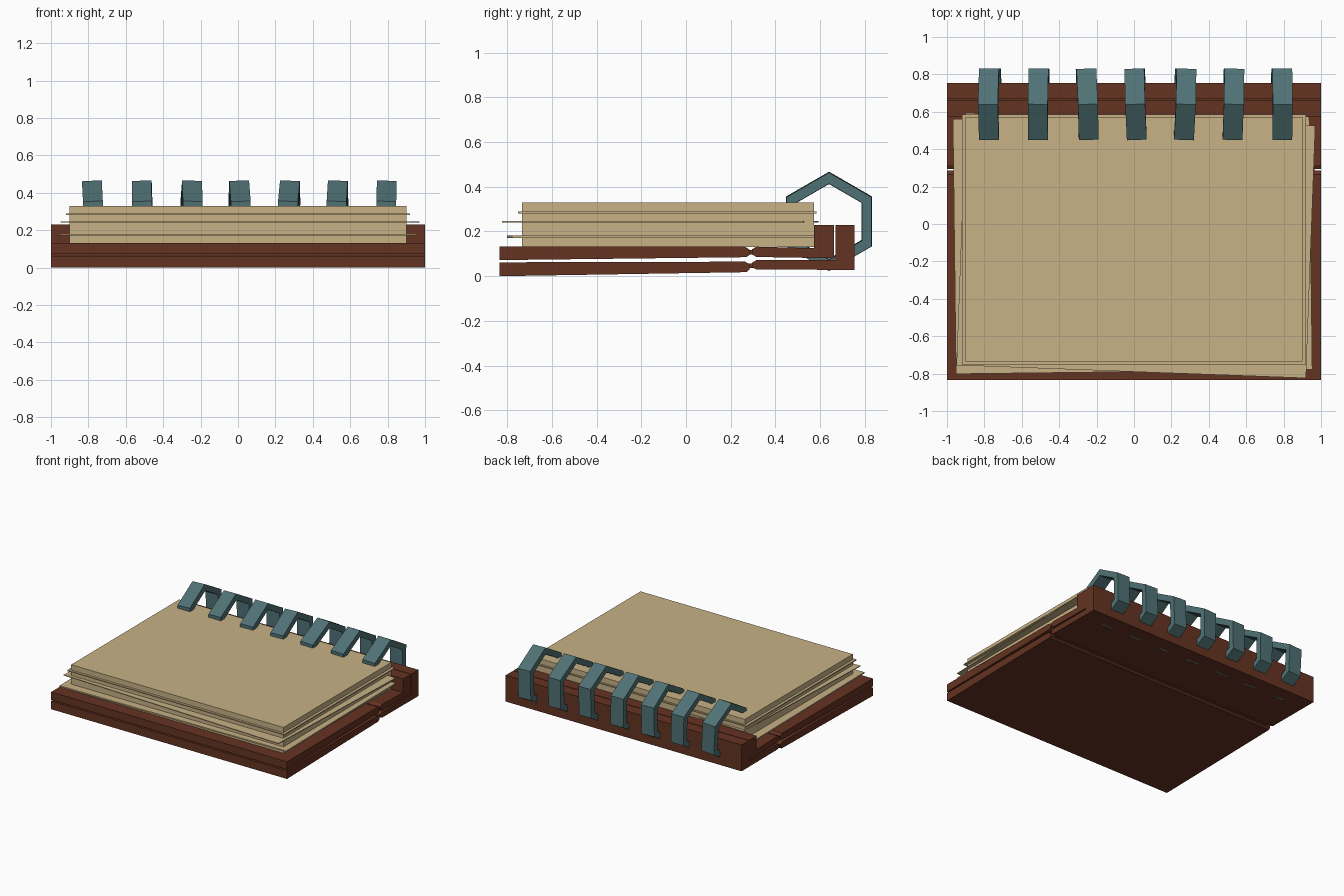
import bpy, bmesh, math
from mathutils import Matrix

if "Cube" in bpy.data.objects:
    bpy.data.objects.remove(bpy.data.objects["Cube"])


def material(name, rgb):
    m = bpy.data.materials.new(name)
    m.diffuse_color = (*rgb, 1)
    m.use_nodes = True
    m.node_tree.nodes["Principled BSDF"].inputs["Base Color"].default_value = m.diffuse_color
    return m


BROWN = material("brown_leather", (0.130, 0.033, 0.016))
PAPER = material("tan_paper", (0.580, 0.445, 0.240))
TEAL = material("teal_metal", (0.080, 0.168, 0.178))


def finish(name, bm, mat):
    bmesh.ops.recalc_face_normals(bm, faces=bm.faces)
    me = bpy.data.meshes.new(name)
    bm.to_mesh(me)
    bm.free()
    me.materials.append(mat)
    ob = bpy.data.objects.new(name, me)
    bpy.context.collection.objects.link(ob)
    return ob


def prism(name, profile, half, mat):
    """Extrude a (y, z) profile along x from -half to half."""
    bm = bmesh.new()
    face = bm.faces.new([bm.verts.new((-half, y, z)) for y, z in profile])
    ext = bmesh.ops.extrude_face_region(bm, geom=[face])["geom"]
    for v in ext:
        if isinstance(v, bmesh.types.BMVert):
            v.co.x = half
    return finish(name, bm, mat)


def slab(name, x, y, z, mat, angle=0):
    """Box given by its ranges, turned about its own vertical axis."""
    bm = bmesh.new()
    bmesh.ops.create_cube(bm, size=1)
    size = (x[1] - x[0], y[1] - y[0], z[1] - z[0])
    mid = ((x[0] + x[1]) / 2, (y[0] + y[1]) / 2, (z[0] + z[1]) / 2)
    bm.transform(Matrix.Translation(mid) @ Matrix.Rotation(math.radians(angle), 4, "Z")
                 @ Matrix.Diagonal((*size, 1)))
    return finish(name, bm, mat)


# Folded covers: two boards with chamfered hinge ends
prism("lower_board", [(-0.835, 0), (0.27, 0.018), (0.285, 0.03), (0.285, 0.053),
                      (0.265, 0.065), (-0.835, 0.062)], 1, BROWN)
prism("upper_board", [(-0.835, 0.072), (0.27, 0.085), (0.285, 0.095), (0.285, 0.118),
                      (0.265, 0.132), (-0.835, 0.132)], 1, BROWN)

# L-shaped spine parts, one nested in the other
prism("outer_spine", [(0.295, 0.04), (0.315, 0.03), (0.755, 0.028), (0.755, 0.23),
                      (0.668, 0.23), (0.668, 0.072), (0.315, 0.072), (0.295, 0.06)], 1, BROWN)
prism("inner_spine", [(0.295, 0.098), (0.315, 0.086), (0.663, 0.08), (0.663, 0.23),
                      (0.572, 0.23), (0.572, 0.125), (0.315, 0.132), (0.295, 0.12)], 1, BROWN)

# Thin hinge strips joining boards and spines
slab("lower_hinge", (-0.965, 0.965), (0.275, 0.31), (0.036, 0.056), BROWN)
slab("upper_hinge", (-0.965, 0.965), (0.275, 0.31), (0.098, 0.118), BROWN)

# Paper block with loose sheets sticking out
slab("paper_block", (-0.9, 0.9), (-0.735, 0.572), (0.13, 0.33), PAPER)
slab("upper_sheet", (-0.92, 0.92), (-0.752, 0.585), (0.281, 0.289), PAPER)
slab("middle_sheet", (-0.925, 0.945), (-0.79, 0.56), (0.241, 0.247), PAPER, -2.1)
slab("lower_sheet", (-0.96, 0.945), (-0.79, 0.572), (0.171, 0.181), PAPER, 0.7)

# Seven hexagonal binding rings, each slightly askew
tilts = [(-3, 0), (-1.2, -0.5), (1, 2), (-1, 2), (2, -2), (1, -1.5), (1.5, 0)]
for i, (roll, yaw) in enumerate(tilts):
    bm = bmesh.new()
    rows = []
    for x, r in ((-0.053, 0.22), (0.053, 0.22), (0.053, 0.17), (-0.053, 0.17)):
        rows.append([bm.verts.new((x, r * math.sin(k * math.pi / 3), r * math.cos(k * math.pi / 3)))
                     for k in range(6)])
    for a in range(4):
        p, q = rows[a], rows[(a + 1) % 4]
        for k in range(6):
            n = (k + 1) % 6
            bm.faces.new((p[k], q[k], q[n], p[n]))
    ring = finish(f"binding_ring_{i + 1}", bm, TEAL)
    ring.location = (-0.77 + 0.26 * i, 0.64, 0.245)
    ring.rotation_euler = (0, math.radians(roll), math.radians(yaw))
